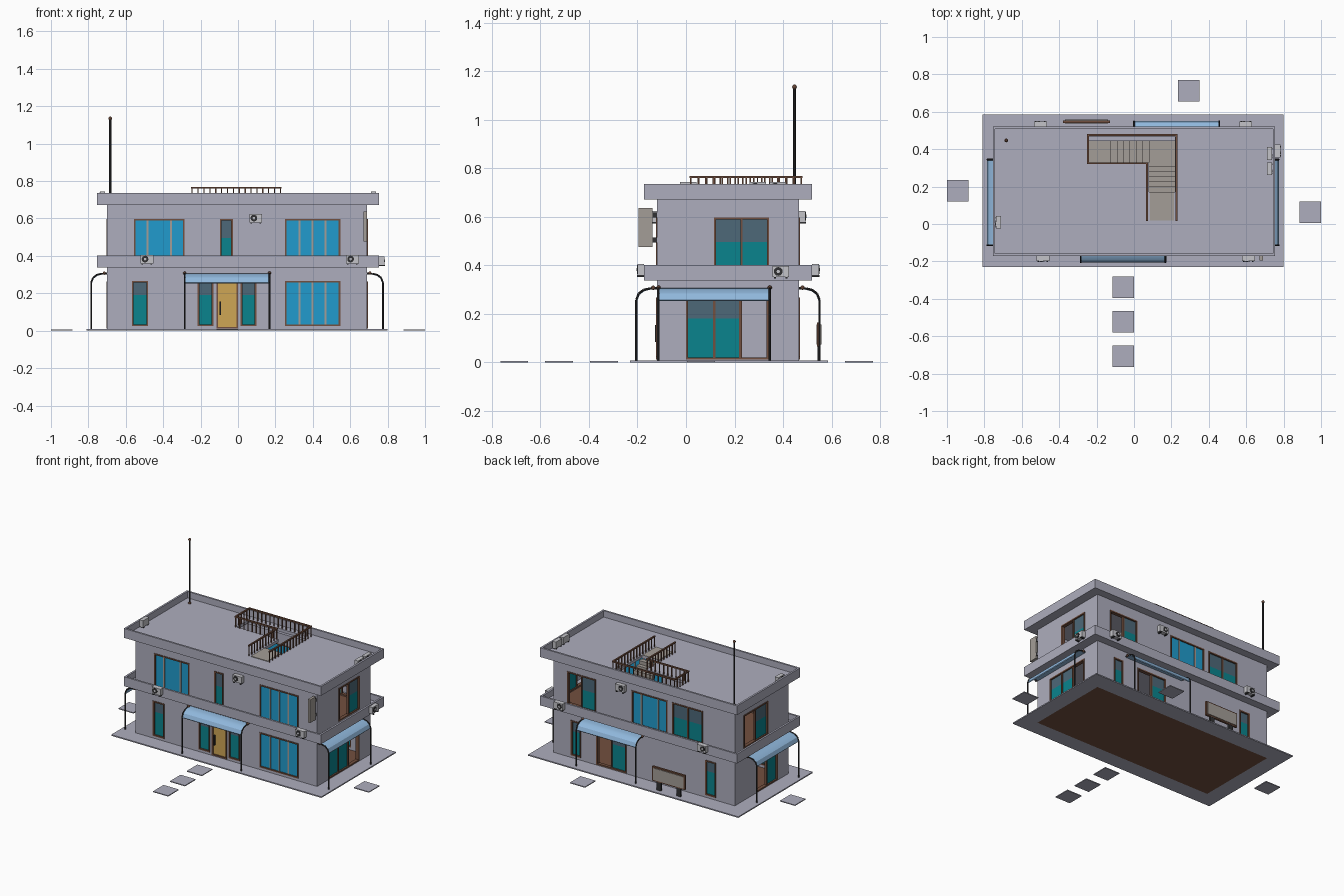
import bpy, bmesh, math
from mathutils import Vector

if "Cube" in bpy.data.objects:
    bpy.data.objects.remove(bpy.data.objects["Cube"])

def material(name, r, g, b):
    m = bpy.data.materials.new(name)
    m.diffuse_color = (r, g, b, 1)
    m.use_nodes = True
    m.node_tree.nodes["Principled BSDF"].inputs["Base Color"].default_value = m.diffuse_color
    return m

WALL = material("lavender grey concrete", 0.42, 0.42, 0.51)
DARK = material("dark metal", 0.03, 0.03, 0.032)
BROWN = material("brown wood", 0.17, 0.08, 0.05)
BLUE = material("bright blue glass", 0.015, 0.33, 0.61)
TEAL = material("teal glass", 0.003, 0.23, 0.27)
SLATE = material("slate glass", 0.075, 0.14, 0.19)
AWN = material("light blue awning", 0.28, 0.48, 0.72)
YELLOW = material("yellow door", 0.62, 0.38, 0.09)
BEIGE = material("beige", 0.37, 0.34, 0.31)
LIGHT = material("light grey casing", 0.55, 0.55, 0.58)

def finish(bm, name, mat, smooth=False):
    bmesh.ops.recalc_face_normals(bm, faces=bm.faces)
    me = bpy.data.meshes.new(name)
    bm.to_mesh(me)
    bm.free()
    me.materials.append(mat)
    ob = bpy.data.objects.new(name, me)
    bpy.context.collection.objects.link(ob)
    if smooth:
        bpy.ops.object.select_all(action='DESELECT')
        ob.select_set(True)
        bpy.context.view_layer.objects.active = ob
        bpy.ops.object.shade_smooth_by_angle()
    return ob

def boxes(name, mat, items):
    """One object from boxes given as (x0, x1, y0, y1, z0, z1)."""
    bm = bmesh.new()
    for b in items:
        vs = bmesh.ops.create_cube(bm, size=1)["verts"]
        for v in vs:
            v.co = Vector([(b[2*i] + b[2*i+1]) / 2 + v.co[i] * abs(b[2*i+1] - b[2*i]) for i in range(3)])
    return finish(bm, name, mat)

def tubes(name, mat, segs, r, sides=8):
    bm = bmesh.new()
    for a, b in segs:
        a, b = Vector(a), Vector(b)
        d = b - a
        vs = bmesh.ops.create_cone(bm, cap_ends=True, segments=sides, radius1=r, radius2=r, depth=d.length)["verts"]
        q = d.to_track_quat('Z', 'Y')
        for v in vs:
            v.co = q @ v.co + (a + b) / 2
    return finish(bm, name, mat, True)

def balls(name, mat, pts, r):
    bm = bmesh.new()
    for p in pts:
        vs = bmesh.ops.create_uvsphere(bm, u_segments=10, v_segments=6, radius=r)["verts"]
        bmesh.ops.translate(bm, verts=vs, vec=p)
    return finish(bm, name, mat, True)

# Each facade: u runs along it, d is the distance outward from the wall face
X0, X1, Y0, Y1, T = -0.70, 0.69, -0.12, 0.465, 0.02

def P(side, u, d, z):
    return {"front": (u, Y0 - d, z), "back": (u, Y1 + d, z),
            "left": (X0 - d, u, z), "right": (X1 + d, u, z)}[side]

def sb(side, u0, u1, d0, d1, z0, z1):
    a, b = P(side, u0, d0, z0), P(side, u1, d1, z1)
    return (a[0], b[0], a[1], b[1], a[2], b[2])

def wall(side, z0, z1, holes):
    end = (X0, X1) if side in ("front", "back") else (Y0 + T, Y1 - T)
    out, u = [], end[0]
    for h in sorted(holes):
        out.append(sb(side, u, h[0], -T, 0, z0, z1))
        if h[2] > z0 + 0.001:
            out.append(sb(side, h[0], h[1], -T, 0, z0, h[2]))
        out.append(sb(side, h[0], h[1], -T, 0, h[3], z1))
        u = h[1]
    out.append(sb(side, u, end[1], -T, 0, z0, z1))
    boxes(side + "_wall", WALL, out)

def window(side, u0, u1, z0, z1, panels):
    """panels: b blue, t teal/slate, y door, o open; a capital is twice as wide."""
    f = 0.009
    boxes(side + "_window_frame", BROWN, [
        sb(side, u0, u0 + f, -T, 0.004, z0, z1), sb(side, u1 - f, u1, -T, 0.004, z0, z1),
        sb(side, u0, u1, -T, 0.004, z1 - f, z1), sb(side, u0, u1, -T, 0.004, z0, z0 + f)])
    unit = (u1 - u0 - 2 * f) / sum(2 if c.isupper() else 1 for c in panels)
    u, split = u0 + f, z0 + (z1 - z0) * (0.68 if z0 < 0.3 else 0.56)
    for i, c in enumerate(panels):
        w = unit * (2 if c.isupper() else 1)
        k = c.lower()
        if k == "t":
            boxes("lower_pane", TEAL, [sb(side, u, u + w, -0.012, -0.006, z0 + f, split)])
            boxes("upper_pane", SLATE, [sb(side, u, u + w, -0.012, -0.006, split, z1 - f)])
        elif k != "o":
            boxes("door_leaf" if k == "y" else "blue_pane", YELLOW if k == "y" else BLUE,
                  [sb(side, u, u + w, -0.012, -0.004, z0 + f, z1 - f)])
        if i:
            boxes("mullion", BEIGE if k == "b" else BROWN,
                  [sb(side, u - 0.005, u + 0.005, -0.014, 0.0, z0 + f, z1 - f)])
        u += w

# Walls and windows, lower then upper storey
L, D, U = (0.025, 0.267), (0.012, 0.262), (0.368, 0.598)
plan = [
    ("front", 0, [(-0.567, -0.48, *L, "t"), (-0.216, -0.132, *L, "t"), (-0.115, 0.0, *D, "y"),
                  (0.014, 0.098, *L, "t"), (0.25, 0.547, *L, "bbbb")]),
    ("back", 0, [(-0.555, -0.475, *L, "t"), (0.13, 0.36, *D, "to"), (0.48, 0.555, *L, "t")]),
    ("left", 0, [(0.0, 0.23, *D, "to")]),
    ("right", 0, [(0.0, 0.34, *D, "tto")]),
    ("front", 1, [(-0.557, -0.286, *U, "bBb"), (-0.096, -0.028, *U, "t"), (0.25, 0.547, *U, "bbbb")]),
    ("back", 1, [(-0.455, -0.22, *U, "tt"), (-0.185, 0.09, *U, "bBb"), (0.365, 0.585, *U, "to")]),
    ("left", 1, [(0.105, 0.37, *U, "to")]),
    ("right", 1, [(0.115, 0.342, *U, "ot")]),
]
for side, level, wins in plan:
    wall(side, *((0.36, 0.672) if level else (0.008, 0.337)), [w[:4] for w in wins])
    for w in wins:
        window(side, *w)
boxes("door_handle", DARK, [sb("front", -0.098, -0.091, -0.004, 0.008, 0.085, 0.155)])

# Ground paving, floors and stepping stones
boxes("paving", WALL, [(-0.81, 0.80, -0.23, Y0, 0, 0.008), (-0.81, 0.80, Y1, 0.585, 0, 0.008),
                       (-0.81, X0, Y0, Y1, 0, 0.008), (X1, 0.80, Y0, Y1, 0, 0.008)])
boxes("ground_floor", BROWN, [(X0, X1, Y0, Y1, 0, 0.0079)])
boxes("upper_floor", BROWN, [(X0 + T, X1 - T, Y0 + T, Y1 - T, 0.36, 0.367)])
boxes("stepping_stones", WALL, [(x, x + 0.115, y, y + 0.115, 0, 0.006) for x, y in (
    (-0.115, -0.395), (-0.115, -0.58), (-0.115, -0.765), (0.885, 0.005), (-1, 0.12), (0.235, 0.655))])

# Slab edges with parapets
A0, A1, B0, B1 = -0.755, 0.755, -0.172, 0.52

def parapet(name, z0, z1, t=0.013):
    boxes(name, WALL, [(A0, A1, B0, B0 + t, z0, z1), (A0, A1, B1 - t, B1, z0, z1),
                       (A0, A0 + t, B0 + t, B1 - t, z0, z1), (A1 - t, A1, B0 + t, B1 - t, z0, z1)])
parapet("middle_parapet", 0.337, 0.402)
parapet("roof_parapet", 0.672, 0.736)
boxes("middle_slab", WALL, [(A0 + .01, A1 - .01, B0 + .01, B1 - .01, 0.337, 0.36)])
boxes("roof_slab", WALL, [(a, b, c, d, 0.672, 0.692) for a, b, c, d in (
    (A0 + .01, A1 - .01, B0 + .01, 0.17), (A0 + .01, 0.08, 0.17, 0.33), (0.22, A1 - .01, 0.17, B1 - .01),
    (A0 + .01, -0.24, 0.33, B1 - .01), (-0.24, 0.22, 0.465, B1 - .01))])

# L-shaped stair up to the roof
N, rise = 6, 0.024
steps = [(0.085, 0.215, 0.02, 0.17, 0.690, 0.696)]
for i in range(N):
    z = 0.692 - rise * (i + 1)
    steps.append((0.08, 0.22, 0.17 + i * 0.027, 0.20 + i * 0.027, z - 0.03, z))
    x = 0.08 - i * 0.034
    z -= rise * N
    steps.append((x - 0.036, x, 0.33, 0.445, max(z - 0.03, 0.367), z))
steps += [(0.08, 0.22, 0.33, 0.445, 0.53, 0.548), (-0.24, -0.124, 0.33, 0.445, 0.367, 0.39)]
boxes("stairs", BEIGE, steps)

# Roof railing
path = [(0.07, 0.02), (0.07, 0.325), (-0.245, 0.325), (-0.245, 0.475), (0.227, 0.475), (0.227, 0.02)]
rails, posts = [], []
for a, b in zip(path, path[1:]):
    n = max(2, round(math.dist(a, b) / 0.032))
    h = 0.005
    rails.append((min(a[0], b[0]) - h, max(a[0], b[0]) + h, min(a[1], b[1]) - h, max(a[1], b[1]) + h, 0.76, 0.769))
    for i in range(n + 1):
        x, y = [a[k] + (b[k] - a[k]) * i / n for k in (0, 1)]
        posts.append((x - 0.003, x + 0.003, y - 0.003, y + 0.003, 0.69, 0.762))
boxes("railing_top", BROWN, rails)
boxes("railing_posts", BROWN, posts)

# Curved awnings on posts
CURVE = [(0.0, 0.306), (0.03, 0.305), (0.055, 0.299), (0.075, 0.284), (0.085, 0.258)]
for side, u0, u1 in (("front", -0.285, 0.168), ("back", 0.0, 0.455), ("left", -0.113, 0.345), ("right", -0.113, 0.345)):
    bm = bmesh.new()
    rows = [[bm.verts.new(P(side, u, d, z)) for d, z in CURVE + [(d - 0.004, z - 0.005) for d, z in CURVE[::-1]]]
            for u in (u0, u1)]
    n = len(rows[0])
    for i in range(n):
        j = (i + 1) % n
        bm.faces.new((rows[0][i], rows[0][j], rows[1][j], rows[1][i]))
    for r in rows:
        bm.faces.new(r)
    finish(bm, side + "_awning", AWN, True)
    segs = []
    for u in (u0, u1):
        pts = [P(side, u, d, z) for d, z in CURVE] + [P(side, u, 0.085, 0.005)]
        segs += list(zip(pts, pts[1:]))
    tubes(side + "_awning_posts", DARK, segs, 0.0045)
    balls(side + "_awning_knobs", BROWN, [P(side, u, 0.015, 0.308) for u in (u0, u1)], 0.009)

# Air conditioners: casing, fan, hub and feet
def aircon(side, u, d, z):
    boxes("aircon_casing", LIGHT, [sb(side, u - 0.034, u + 0.034, d, d + 0.027, z + 0.007, z + 0.052)])
    boxes("aircon_feet", DARK, [sb(side, u + s - 0.004, u + s + 0.004, d, d + 0.03, z, z + 0.007) for s in (-0.024, 0.024)])
    zc = z + 0.03
    tubes("aircon_fan", DARK, [(P(side, u - 0.01, d + 0.026, zc), P(side, u - 0.01, d + 0.029, zc))], 0.018, 16)
    tubes("aircon_hub", LIGHT, [(P(side, u - 0.01, d + 0.028, zc), P(side, u - 0.01, d + 0.031, zc))], 0.007, 10)

for spec in (("front", -0.487, 0.052, 0.353), ("front", 0.612, 0.052, 0.353), ("front", 0.095, 0.0, 0.572),
             ("back", -0.5, 0.055, 0.353), ("back", 0.597, 0.055, 0.353), ("back", 0.165, 0.0, 0.572),
             ("right", 0.39, 0.065, 0.345), ("left", 0.01, 0.011, 0.692),
             ("right", 0.377, 0.02, 0.692), ("right", 0.295, 0.02, 0.692)):
    aircon(*spec)

# Hanging sign on the front corner
boxes("sign_board", BEIGE, [(0.672, 0.690, -0.195, -0.137, 0.476, 0.636)])
boxes("sign_brackets", DARK, [(0.676, 0.686, -0.14, -0.12, z - 0.01, z + 0.01) for z in (0.505, 0.607)])

# Standing notice board behind the house
boxes("notice_frame", BROWN, [(-0.38, -0.128, 0.540, 0.554, 0.065, 0.165)])
boxes("notice_panel", BEIGE, [(-0.37, -0.138, 0.537, 0.558, 0.074, 0.156)])
boxes("notice_legs", DARK, [(x - 0.016, x + 0.016, 0.541, 0.553, 0.005, 0.066) for x in (-0.33, -0.178)])

# Flagpole
tubes("flagpole", DARK, [((-0.683, 0.447, 0.69), (-0.683, 0.447, 1.135))], 0.006, 10)
balls("flagpole_ball", BROWN, [(-0.683, 0.447, 1.135), (-0.683, 0.447, 0.695)], 0.010)
